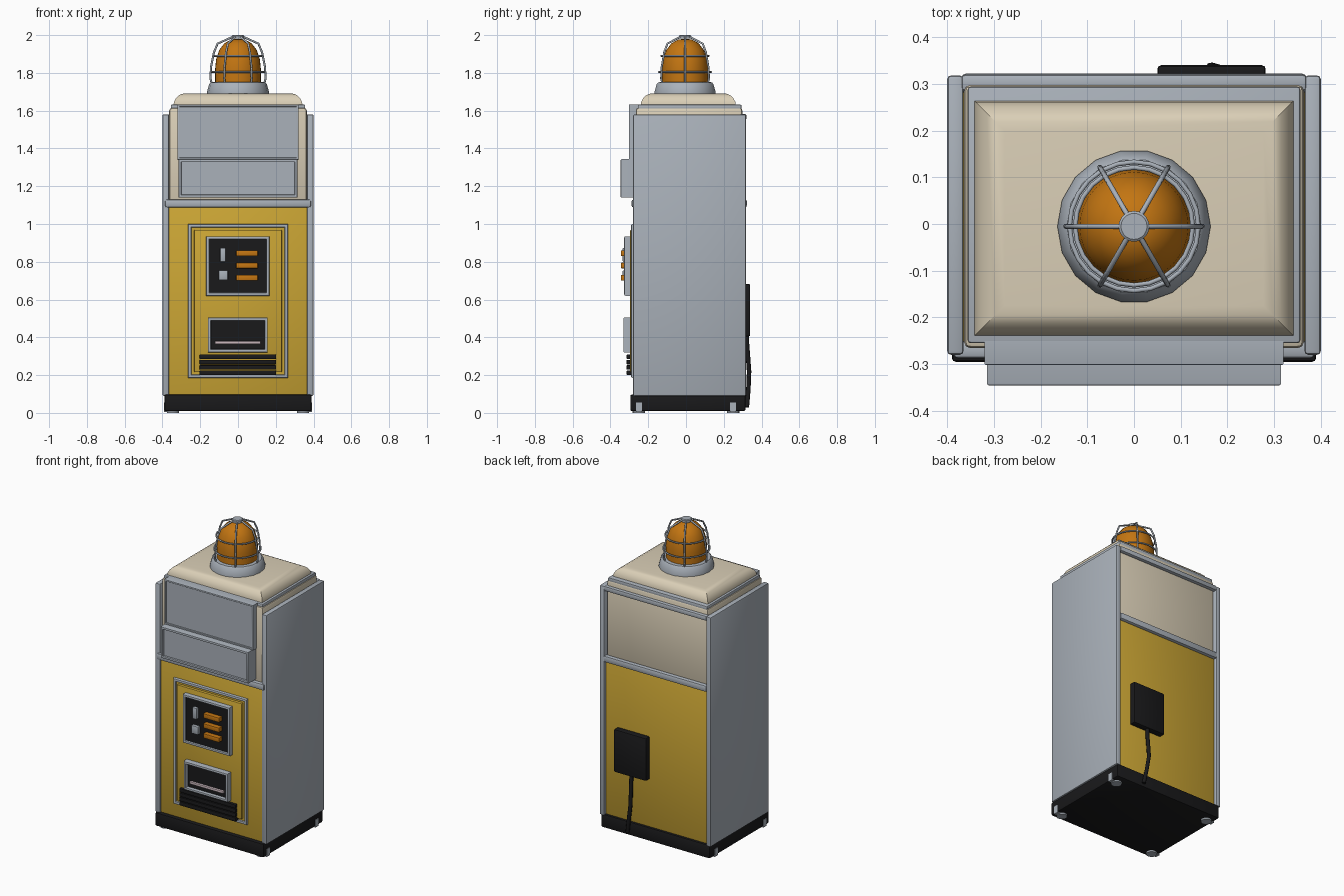
import bpy, bmesh, math
from mathutils import Vector

if "Cube" in bpy.data.objects:
    bpy.data.objects.remove(bpy.data.objects["Cube"], do_unlink=True)


def material(name, rgb):
    m = bpy.data.materials.new(name)
    m.use_nodes = True
    m.diffuse_color = (*rgb, 1)
    bsdf = m.node_tree.nodes["Principled BSDF"]
    bsdf.inputs["Base Color"].default_value = (*rgb, 1)
    bsdf.inputs["Roughness"].default_value = 0.6
    return m


GREY = material("grey metal", (0.40, 0.44, 0.49))
YELLOW = material("yellow paint", (0.60, 0.38, 0.035))
CREAM = material("cream paint", (0.70, 0.62, 0.47))
ORANGE = material("orange glass", (0.55, 0.18, 0.006))
BLACK = material("black rubber", (0.01, 0.01, 0.011))
PALE = material("pale strip", (0.58, 0.47, 0.50))


def finish(name, bm, *mats):
    bmesh.ops.recalc_face_normals(bm, faces=bm.faces)
    mesh = bpy.data.meshes.new(name)
    bm.to_mesh(mesh)
    bm.free()
    for m in mats:
        mesh.materials.append(m)
    obj = bpy.data.objects.new(name, mesh)
    bpy.context.collection.objects.link(obj)
    return obj


def block(x, y, z):
    """Box mesh from (low, high) ranges."""
    bm = bmesh.new()
    bmesh.ops.create_cube(bm, size=1)
    for v in bm.verts:
        v.co = Vector(r[0] if c < 0 else r[1] for c, r in zip(v.co, (x, y, z)))
    return bm


def box(name, x, y, z, mat, bevel=0.006):
    bm = block(x, y, z)
    if bevel:
        bmesh.ops.bevel(bm, geom=bm.edges[:], offset=bevel, segments=2,
                        profile=0.5, affect='EDGES')
    return finish(name, bm, mat)


def framed(name, x, y, z, rim, depth, mat, inner, bevel=0.006):
    """Box whose front is a rim around a recessed field."""
    bm = block(x, y, z)
    front = min(bm.faces, key=lambda f: f.calc_center_median().y)
    outer = list(front.edges)
    bmesh.ops.inset_region(bm, faces=[front], thickness=rim)
    inner_edges = list(front.edges)
    field = bmesh.ops.extrude_discrete_faces(bm, faces=[front])["faces"][0]
    for v in field.verts:
        v.co.y += depth
    field.material_index = 1
    bmesh.ops.bevel(bm, geom=outer + [e for e in inner_edges if e.is_valid],
                    offset=bevel, segments=2, profile=0.5, affect='EDGES')
    return finish(name, bm, mat, inner)


def lathe(name, profile, steps, mat, centre=(0, -0.005)):
    bm = bmesh.new()
    verts = [bm.verts.new((r, 0, z)) for r, z in profile]
    edges = [bm.edges.new(p) for p in zip(verts, verts[1:])]
    bmesh.ops.spin(bm, geom=verts + edges, cent=(0, 0, 0), axis=(0, 0, 1),
                   angle=math.tau, steps=steps)
    bmesh.ops.remove_doubles(bm, verts=bm.verts, dist=1e-4)
    bmesh.ops.translate(bm, verts=bm.verts, vec=(*centre, 0))
    return finish(name, bm, mat)


def tube(name, points, radius, mat, closed=False):
    curve = bpy.data.curves.new(name, 'CURVE')
    curve.dimensions = '3D'
    curve.bevel_depth = radius
    curve.bevel_resolution = 2
    curve.use_fill_caps = True
    spline = curve.splines.new('POLY')
    spline.points.add(len(points) - 1)
    for p, co in zip(spline.points, points):
        p.co = (*co, 1)
    spline.use_cyclic_u = closed
    curve.materials.append(mat)
    obj = bpy.data.objects.new(name, curve)
    bpy.context.collection.objects.link(obj)


# Base, feet and corner brackets
box("base", (-0.39, 0.39), (-0.295, 0.315), (0.01, 0.097), BLACK, 0.008)
for sx in (-1, 1):
    for sy in (-0.25, 0.25):
        lathe("foot", [(0, 0), (0.032, 0), (0.032, 0.015), (0, 0.015)], 16,
              GREY, (sx * 0.345, sy))
        box("foot_bracket", sorted((sx * 0.36, sx * 0.393)),
            (sy - 0.016, sy + 0.016), (0.005, 0.055), GREY, 0)

# Cabinet shell
box("lower_body", (-0.368, 0.368), (-0.272, 0.303), (0.09, 1.095), YELLOW, 0.012)
box("upper_body", (-0.364, 0.364), (-0.266, 0.298), (1.1, 1.615), CREAM, 0.014)
for side, sx in (("left", 1), ("right", -1)):
    box(side + "_wall", sorted((sx * 0.365, sx * 0.4)), (-0.28, 0.318),
        (0.09, 1.58), GREY, 0.008)
box("front_band", (-0.387, 0.387), (-0.288, -0.25), (1.088, 1.13), GREY, 0.01)
box("back_band", (-0.37, 0.37), (0.28, 0.322), (1.088, 1.13), GREY, 0.01)
box("back_top_bar", (-0.37, 0.37), (0.285, 0.32), (1.55, 1.582), GREY, 0.008)
box("roof_rim", (-0.356, 0.356), (-0.255, 0.294), (1.605, 1.632), GREY, 0.006)

# Roof cap with rounded, mitred shoulders
bm = block((-0.342, 0.342), (-0.24, 0.264), (1.61, 1.692))
top = max(bm.faces, key=lambda f: f.calc_center_median().z)
bmesh.ops.bevel(bm, geom=list(top.edges), offset=0.065, segments=5,
                profile=0.5, affect='EDGES')
finish("roof_cap", bm, CREAM)

# Sign panel and projecting box
framed("upper_sign", (-0.32, 0.32), (-0.302, -0.25), (1.34, 1.632), 0.016,
       0.008, GREY, GREY, 0.003)
framed("lower_sign", (-0.315, 0.315), (-0.346, -0.25), (1.14, 1.343), 0.022,
       0.012, GREY, GREY, 0.005)

# Front door trim and door
framed("door_frame", (-0.264, 0.264), (-0.291, -0.26), (0.185, 1.0), 0.026,
       0.012, GREY, YELLOW, 0.007)
box("door_panel", (-0.233, 0.233), (-0.296, -0.27), (0.216, 0.969), YELLOW, 0.006)

# Control panel with keys
framed("control_panel", (-0.169, 0.167), (-0.327, -0.28), (0.62, 0.935), 0.024,
       0.012, GREY, BLACK, 0.007)
box("coin_slot", (-0.095, -0.065), (-0.335, -0.31), (0.80, 0.873), GREY, 0.004)
box("coin_button", (-0.102, -0.054), (-0.335, -0.31), (0.703, 0.755), GREY, 0.004)
for i in range(3):
    z = 0.70 + 0.065 * i
    box("selection_key", (-0.01, 0.105), (-0.345, -0.31), (z, z + 0.03), ORANGE, 0.004)

# Dispensing slot and vent slats
framed("dispenser", (-0.16, 0.157), (-0.332, -0.28), (0.32, 0.505), 0.024,
       0.022, GREY, BLACK, 0.007)
box("dispenser_lip", (-0.122, 0.12), (-0.325, -0.30), (0.364, 0.38), PALE, 0.003)
for i in range(4):
    z = 0.2 + 0.0285 * i
    box("vent_slat", (-0.203, 0.201), (-0.314, -0.28), (z, z + 0.024), BLACK, 0.003)

# Power box and cord on the back
box("power_box", (0.05, 0.282), (0.295, 0.34), (0.405, 0.683), BLACK, 0.008)
tube("power_cord", [(0.165, 0.32, 0.42), (0.168, 0.322, 0.38), (0.165, 0.334, 0.22),
                    (0.18, 0.33, 0.12), (0.195, 0.322, 0.03)], 0.012, BLACK)

# Beacon collar and lamp
lathe("beacon_collar", [(0, 1.68), (0.164, 1.68), (0.164, 1.70), (0.152, 1.742),
                        (0.144, 1.75), (0.12, 1.752), (0, 1.752)], 18, GREY)
lathe("beacon_lamp", [(0.121, 1.74), (0.121, 1.82), (0.116, 1.87), (0.1, 1.92),
                      (0.072, 1.957), (0.035, 1.977), (0, 1.98)], 32, ORANGE)

# Beacon cage: six ribs, two hoops and a top disc
for i in range(6):
    c, s = math.cos(i * math.pi / 3), math.sin(i * math.pi / 3)
    ribs = [(0.138, 1.74), (0.146, 1.77), (0.143, 1.83), (0.127, 1.91),
            (0.108, 1.955), (0.03, 1.99)]
    tube("cage_rib", [(r * c, r * s - 0.005, z) for r, z in ribs], 0.0055, GREY)
for r, z in ((0.138, 1.805), (0.126, 1.89)):
    hoop = [(r * math.cos(a * math.tau / 24), r * math.sin(a * math.tau / 24) - 0.005, z)
            for a in range(24)]
    tube("cage_hoop", hoop, 0.005, GREY, closed=True)
lathe("cage_cap", [(0, 1.982), (0.033, 1.982), (0.033, 1.996), (0.028, 2.0), (0, 2.0)],
      20, GREY)

# Smooth shading with sharp edges kept
bpy.ops.object.select_all(action='DESELECT')
for obj in bpy.context.collection.objects:
    if obj.type == 'MESH':
        obj.select_set(True)
        bpy.context.view_layer.objects.active = obj
bpy.ops.object.shade_smooth_by_angle(angle=math.radians(35))
